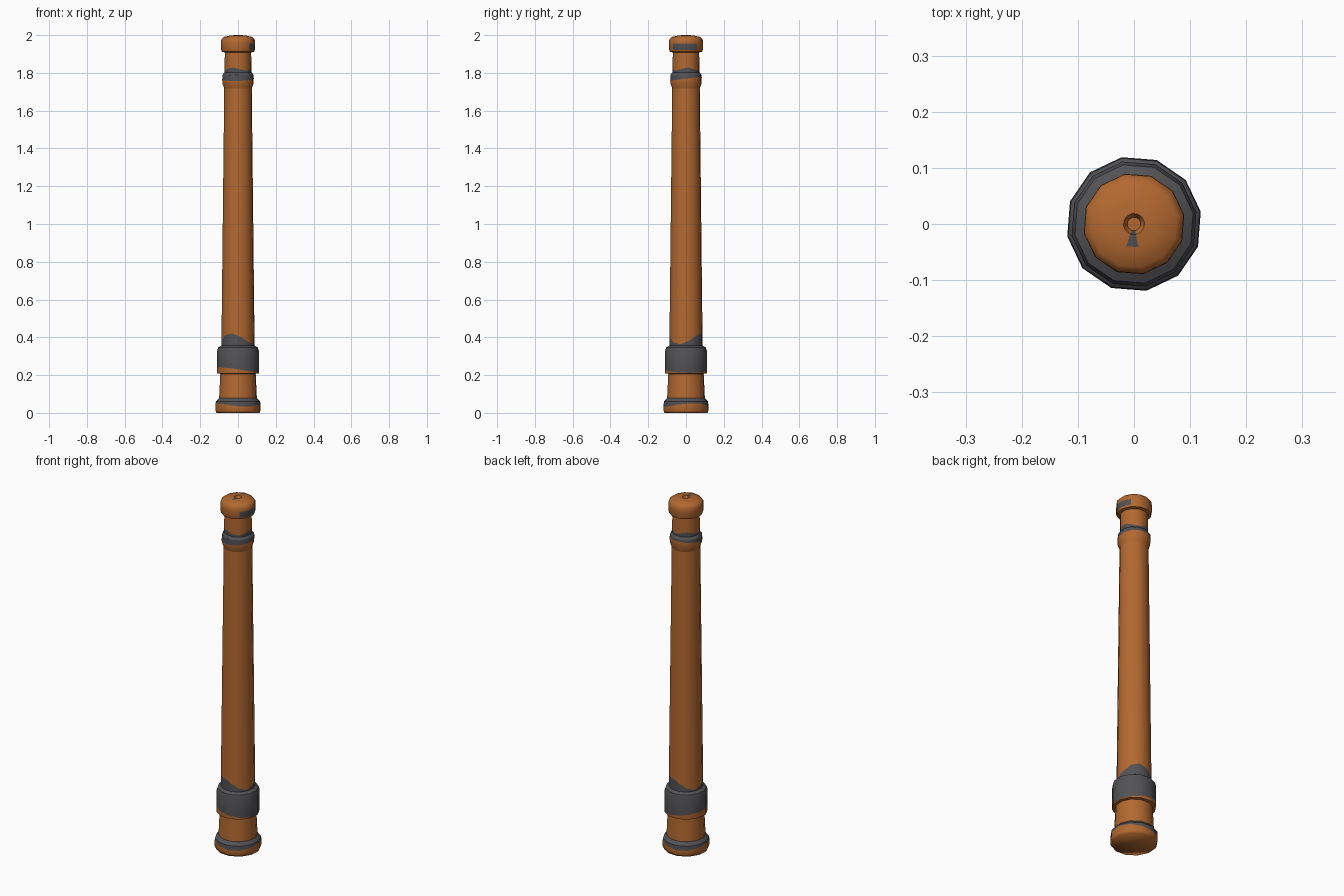
import bpy
import bmesh
from math import cos, sin, pi, radians

cube = bpy.data.objects.get("Cube")
if cube:
    bpy.data.objects.remove(cube)


def make_material(name, color):
    mat = bpy.data.materials.new(name)
    mat.use_nodes = True
    mat.diffuse_color = color
    mat.node_tree.nodes["Principled BSDF"].inputs["Base Color"].default_value = color
    return mat


MATERIALS = [make_material("copper orange", (0.45, 0.14, 0.03, 1)),
             make_material("dark grey", (0.085, 0.085, 0.092, 1))]
ORANGE, GREY = range(2)
SIDES = 12
TURN = radians(10.5)


def wave(amount, turns, phase):
    """Height offset that makes a worn paint edge around the part."""
    return lambda a: amount * cos(turns * a - radians(phase))


def turned_part(name, rows, patch=None):
    """Turn a profile of (radius, height, colour above, sharp, paint wave)."""
    bm = bmesh.new()
    rings = []
    for radius, height, colour, sharp, *edge in rows:
        ring = []
        for i in range(SIDES):
            a = TURN + 2 * pi * i / SIDES
            z = height + (edge[0](a) if edge else 0)
            ring.append(bm.verts.new((radius * cos(a), radius * sin(a), z)))
        rings.append(ring)
    for k in range(len(rings) - 1):
        low, high = rings[k], rings[k + 1]
        for i in range(SIDES):
            j = (i + 1) % SIDES
            face = bm.faces.new((low[i], low[j], high[j], high[i]))
            face.material_index = rows[k][2]
            if patch and patch(k, i):
                face.material_index = GREY
    # close both ends
    bm.faces.new(rings[0][::-1])
    bm.faces.new(rings[-1]).material_index = rows[-1][2]
    for face in bm.faces:
        face.smooth = True
    for ring, row in zip(rings, rows):
        for i in range(SIDES):
            edge = bm.edges.get((ring[i], ring[(i + 1) % SIDES]))
            edge.smooth = not row[3]
    mesh = bpy.data.meshes.new(name)
    bm.to_mesh(mesh)
    bm.free()
    for mat in MATERIALS:
        mesh.materials.append(mat)
    obj = bpy.data.objects.new(name, mesh)
    bpy.context.collection.objects.link(obj)
    return obj


# Foot with a painted upper rim
turned_part("foot", [
    (0.116, 0, ORANGE, False),
    (0.121, 0.012, ORANGE, False),
    (0.121, 0.042, GREY, False, wave(0.009, 2, 40)),
    (0.119, 0.06, GREY, True),
    (0.107, 0.072, GREY, True),
    (0.102, 0.078, GREY, True)])

# Tapered lower neck
turned_part("lower_neck", [
    (0.102, 0.07, ORANGE, True),
    (0.095, 0.215, ORANGE, True)])

# Wide collar, painted unevenly along its lower edge
turned_part("lower_collar", [
    (0.094, 0.207, ORANGE, True),
    (0.112, 0.209, ORANGE, True),
    (0.113, 0.228, GREY, False, wave(0.016, 1, 190)),
    (0.113, 0.325, GREY, False),
    (0.107, 0.346, GREY, True),
    (0.09, 0.356, GREY, True)])

# Long tapered shaft with paint creeping up from the collar
turned_part("shaft", [
    (0.0895, 0.34, GREY, True),
    (0.089, 0.392, ORANGE, False, wave(0.029, 2, 130)),
    (0.074, 1.73, ORANGE, True)])

# Upper ring and its painted band
turned_part("upper_ring", [
    (0.073, 1.715, ORANGE, True),
    (0.084, 1.745, ORANGE, False),
    (0.085, 1.768, GREY, False, wave(0.011, 1, 80)),
    (0.083, 1.79, GREY, True),
    (0.073, 1.803, GREY, True)])

# Upper neck, its foot covered by the same paint
turned_part("upper_neck", [
    (0.072, 1.79, GREY, True),
    (0.072, 1.82, ORANGE, False, wave(0.009, 3, 20)),
    (0.071, 1.918, ORANGE, True)])


def cap_patch(row, side):
    on_side = row == 2 and side in (0, 10, 11)
    on_top = row in (6, 7) and side == 8
    return on_side or on_top


# Rounded cap with a small pit in its top
turned_part("cap", [
    (0.07, 1.908, ORANGE, True),
    (0.087, 1.912, ORANGE, True),
    (0.091, 1.922, ORANGE, False),
    (0.091, 1.955, ORANGE, False),
    (0.09, 1.978, ORANGE, False),
    (0.078, 1.99, ORANGE, False),
    (0.042, 1.998, ORANGE, False),
    (0.019, 2, ORANGE, True),
    (0.012, 1.985, ORANGE, True)], cap_patch)
